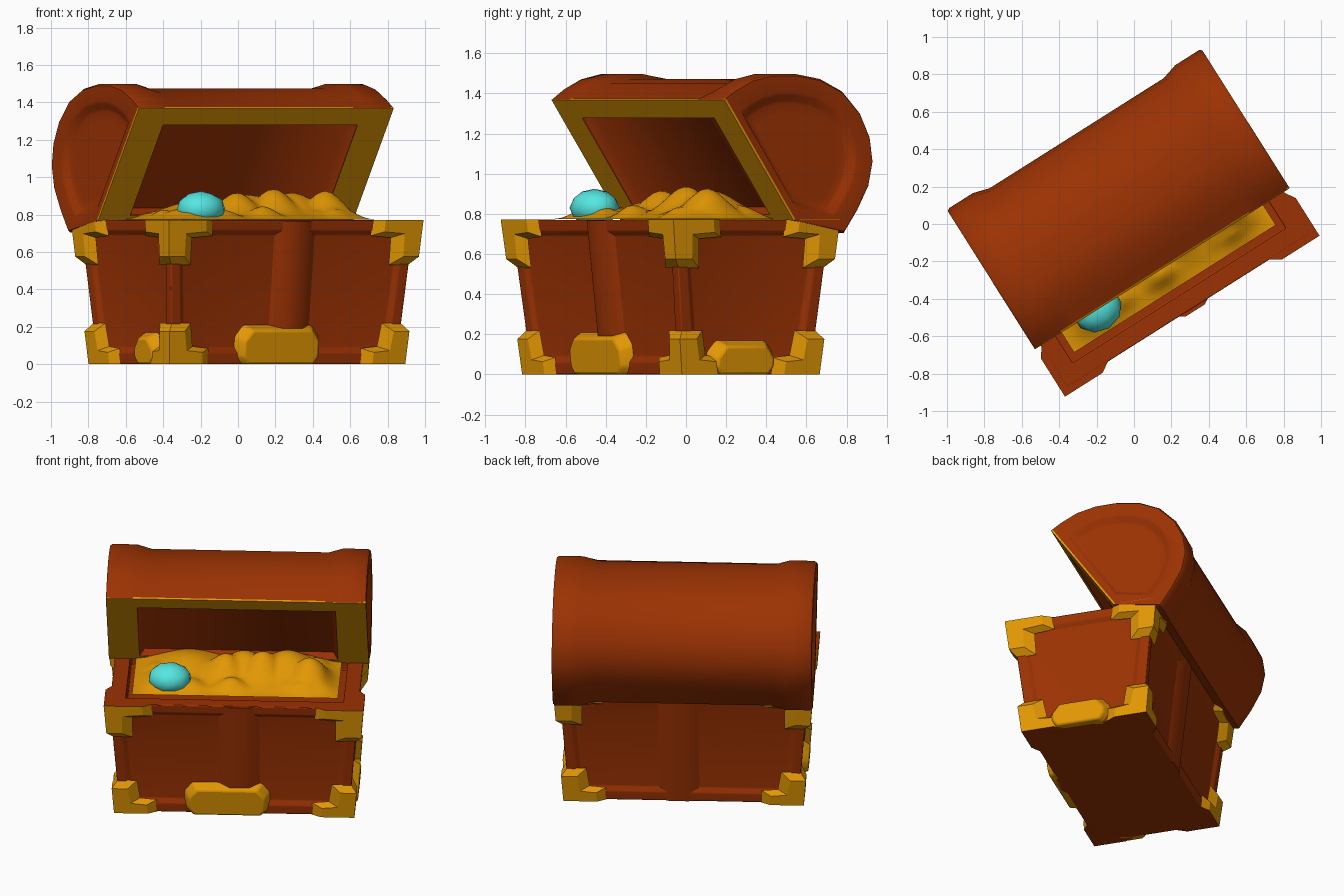
import bpy, bmesh, math, random
from mathutils import Matrix, Vector

if "Cube" in bpy.data.objects:
    bpy.data.objects.remove(bpy.data.objects["Cube"])

random.seed(4)
TURN = Matrix.Rotation(math.radians(32.3), 4, 'Z')
H = 0.77


def material(name, rgb):
    m = bpy.data.materials.new(name)
    m.diffuse_color = (*rgb, 1)
    m.use_nodes = True
    m.node_tree.nodes["Principled BSDF"].inputs["Base Color"].default_value = m.diffuse_color
    return m


WOOD = material("red_brown_wood", (0.33, 0.032, 0.001))
GOLD = material("gold", (0.76, 0.31, 0.001))
CYAN = material("cyan_gem", (0.09, 0.80, 0.76))


def finish(bm, name, mats, angle=40, bevel=0, normals=True):
    """Turn the part into place and make it a smooth-shaded object."""
    bmesh.ops.remove_doubles(bm, verts=bm.verts, dist=1e-4)
    if normals:
        bmesh.ops.recalc_face_normals(bm, faces=bm.faces)
    bm.transform(TURN)
    me = bpy.data.meshes.new(name)
    bm.to_mesh(me)
    bm.free()
    for m in mats:
        me.materials.append(m)
    ob = bpy.data.objects.new(name, me)
    bpy.context.collection.objects.link(ob)
    if bevel:
        b = ob.modifiers.new("bevel", 'BEVEL')
        b.width, b.segments, b.limit_method = bevel, 2, 'ANGLE'
    bpy.ops.object.select_all(action='DESELECT')
    ob.select_set(True)
    bpy.context.view_layer.objects.active = ob
    bpy.ops.object.shade_smooth_by_angle(angle=math.radians(angle))
    return ob


# Tapered body: half length, front and back distance at a height
def half(z): return 0.71 + 0.06 * z / H
def front(z): return 0.46 + 0.088 * z / H
def back(z): return 0.282 + 0.083 * z / H


def on_side(side, s, z, out):
    """Point on a body side; s runs along it."""
    if side == 'front': return Vector((s, -front(z) - out, z))
    if side == 'back': return Vector((s, back(z) + out, z))
    return Vector(((half(z) + out) * (1 if side == 'right' else -1), s, z))


def corner_s(side, end, z, out):
    """Where the side meets its low (-1) or high (1) end."""
    if side in ('front', 'back'): return end * (half(z) + out)
    return back(z) + out if end > 0 else -front(z) - out


def slab(bm, inner, outer, open_edges=()):
    a = [bm.verts.new(p) for p in inner]
    b = [bm.verts.new(p) for p in outer]
    n = len(a)
    bm.faces.new(b)
    for i in range(n):
        if i not in open_edges:
            bm.faces.new((a[i], a[(i + 1) % n], b[(i + 1) % n], b[i]))


# Chest body with recessed panels and a cavity
bm = bmesh.new()
ring = [[bm.verts.new((sx * half(z), y, z)) for sx, y in
         ((-1, -front(z)), (1, -front(z)), (1, back(z)), (-1, back(z)))] for z in (0, H)]
bm.faces.new(ring[0][::-1])
top = bm.faces.new(ring[1])
sides = [bm.faces.new((ring[0][i], ring[0][(i + 1) % 4], ring[1][(i + 1) % 4], ring[1][i]))
         for i in range(4)]
bmesh.ops.recalc_face_normals(bm, faces=bm.faces)
for f in sides:
    bmesh.ops.inset_individual(bm, faces=[f], thickness=0.08)
    bmesh.ops.inset_individual(bm, faces=[f], thickness=0.04, depth=-0.022)
bmesh.ops.inset_individual(bm, faces=[top], thickness=0.135)
cavity = bmesh.ops.extrude_face_region(bm, geom=[top])['geom']
bmesh.ops.translate(bm, vec=(0, 0, -0.12), verts=[v for v in cavity if isinstance(v, bmesh.types.BMVert)])
bmesh.ops.delete(bm, geom=[top], context='FACES')
finish(bm, "chest_body", [WOOD], 40, 0.006)

# Upright battens in the middle of front and back
for side, out in (('front', 0.018), ('back', 0.004)):
    bm = bmesh.new()
    def pts(w, o): return [on_side(side, 0.03 + s * w, z, o) for s, z in
                           ((-1, 0.0), (1, 0.0), (1, H - 0.004), (-1, H - 0.004))]
    slab(bm, pts(0.13, -0.024), pts(0.06, out))
    finish(bm, side + "_batten", [WOOD], 50)

# Gold corner caps: two mitred L-shapes wrapping each vertical edge, flat wood on top and below
for end_x, side_x in ((-1, 'left'), (1, 'right')):
    for end_y, side_y in ((-1, 'front'), (1, 'back')):
        for level, arm, tall in (('top', 0.26, 0.24), ('bottom', 0.23, 0.22)):
            bm = bmesh.new()
            for side, end in ((side_y, end_x), (side_x, end_y)):
                def ell(c, out):
                    shape = ((0, 0), (arm - c, 0), (arm - c, 0.085 - c), (0.13 - c, 0.095 - c),
                             (0.12 - c, tall - 2 * c), (0, tall - 2 * c))
                    res = []
                    for d, h in shape:
                        z = H + 0.001 - h if level == 'top' else h
                        res.append(on_side(side, corner_s(side, end, z, out) - end * d, z, out))
                    return res
                slab(bm, ell(0, -0.004), ell(0.022, 0.035), open_edges=(5,))
            for f in bm.faces:
                heights = [v.co.z for v in f.verts]
                flat = max(heights) - min(heights) < 0.002
                f.material_index = int(flat and (heights[0] > H - 0.01 or heights[0] < 0.01))
            finish(bm, f"{level}_{side_y}_{side_x}_corner_cap", [GOLD, WOOD], 30)

# Rounded gold lumps along the bottom edges
for side, lo, hi, tall, thick in (('front', -0.31, 0.22, 0.21, 0.04),
                                  ('right', -0.32, 0.07, 0.17, 0.045),
                                  ('left', -0.36, -0.12, 0.17, 0.04)):
    bm = bmesh.new()
    def lump(c, out):
        a, b, t = lo + c, hi - c, tall - c
        return [on_side(side, s, z, out) for s, z in
                ((a + .03, 0), (b - .03, 0), (b, .04), (b, t - .06), (b - .05, t), (a + .05, t),
                 (a, t - .06), (a, .04))]
    slab(bm, lump(0, -0.024), lump(0.03, thick))
    finish(bm, side + "_bottom_plate", [GOLD], 40, 0.012)

# Barrel lid: arched section (depth, height) lofted along the length
TIP, LOW = Vector((-0.28, 1.37)), Vector((0.128, 0.768))
ARCH = [TIP] + [Vector(p) for p in (
    (-0.22, 1.42), (-0.12, 1.47), (0.0, 1.497), (0.14, 1.498), (0.29, 1.472), (0.42, 1.41), (0.525, 1.30),
    (0.583, 1.18), (0.60, 1.06), (0.575, 0.94), (0.51, 0.82), (0.43, 0.705), (0.35, 0.72))] + [LOW]
MID = Vector((0.16, 1.08))


def shrink(amount):
    return [p if i in (0, len(ARCH) - 1) else p + (MID - p).normalized() * amount
            for i, p in enumerate(ARCH)]


def strip(bm, r, s, closed):
    n = len(r)
    for i in range(n if closed else n - 1):
        j = (i + 1) % n
        bm.faces.new((r[i], r[j], s[j], s[i]))


bm = bmesh.new()
band, main, edge = shrink(0), shrink(0.026), shrink(0.01)
rows = [[bm.verts.new((x, p.x, p.y)) for p in sec] for x, sec in
        ((-0.805, edge), (-0.79, band), (-0.64, band), (-0.55, main),
         (0.55, main), (0.64, band), (0.79, band), (0.805, edge))]
for r, s in zip(rows, rows[1:]):
    strip(bm, r, s, False)
for sign, start in ((-1, rows[0]), (1, rows[-1])):
    # raised border, then a softly sunk half-round panel
    for k, x in ((0.80, 0.805), (0.76, 0.80), (0.70, 0.78), (0.66, 0.775), (0.55, 0.775)):
        ring = [bm.verts.new((sign * x, q.x, q.y)) for q in (MID.lerp(p, k) for p in edge)]
        strip(bm, start, ring, True)
        start = ring
    bm.faces.new(start)
finish(bm, "lid_shell", [WOOD], 45)

# Lid rim and its shallow recess, placed along the opening plane
OUT = Vector((-0.83, -0.56))


def loop(bm, depth, x, t0, t1):
    res = []
    for sx, t in ((-1, t0), (1, t0), (1, t1), (-1, t1)):
        p = TIP.lerp(LOW, t) + OUT * depth
        res.append(bm.verts.new((sx * x, p.x, p.y)))
    return res


# Gold frame around the lid opening
bm = bmesh.new()
loops = [loop(bm, *a) for a in ((-0.008, 0.806, 0, 1), (0.004, 0.806, 0, 1),
                                (0.004, 0.615, 0.148, 0.95))]
for a, b in zip(loops, loops[1:]):
    strip(bm, a, b, True)
finish(bm, "lid_rim", [GOLD], 30)

# Wooden recess inside the lid
bm = bmesh.new()
a = loop(bm, 0.002, 0.615, 0.148, 0.95)
b = loop(bm, -0.045, 0.585, 0.18, 0.93)
strip(bm, a, b, True)
bm.faces.new(b)
bmesh.ops.recalc_face_normals(bm, faces=bm.faces)
if max(bm.faces, key=lambda f: f.calc_area()).normal.y > 0:
    bmesh.ops.reverse_faces(bm, faces=bm.faces)
finish(bm, "lid_lining", [WOOD], 60, normals=False)

# Heap of gold: grid raised by large mounds and small random lumps
mounds = [(-0.07, -0.10, 0.13, 0.13), (0.16, -0.10, 0.15, 0.14), (0.45, -0.16, 0.14, 0.13),
          (-0.42, -0.22, 0.06, 0.16), (0.31, -0.05, 0.13, 0.18), (0.04, -0.04, 0.12, 0.16),
          (-0.3, 0.0, 0.08, 0.2)]
mounds += [(random.uniform(-.55, .55), random.uniform(-.33, .1), random.uniform(.03, .06), 0.09)
           for _ in range(22)]
bm = bmesh.new()
bmesh.ops.create_grid(bm, x_segments=56, y_segments=28, size=1)
for v in bm.verts:
    u, w = v.co.x, v.co.y
    x, y = u * 0.638, -0.09 + w * 0.32
    fade = min(1, (1 - abs(u)) * 6) * min(1, (1 + w) * 4)
    h = max(k * math.exp(-((x - a) ** 2 + (y - b) ** 2) / (r * r)) for a, b, k, r in mounds)
    v.co = (x, y, 0.774 + fade * (0.012 + h))
finish(bm, "gold_heap", [GOLD], 50)

# Gem lying on the heap
bm = bmesh.new()
bmesh.ops.create_icosphere(bm, subdivisions=2, radius=1)
for v in bm.verts:
    v.co = Vector((-0.41 + v.co.x * 0.135, -0.28 + v.co.y * 0.12, 0.83 + v.co.z * 0.095))
finish(bm, "gem", [CYAN], 40)
